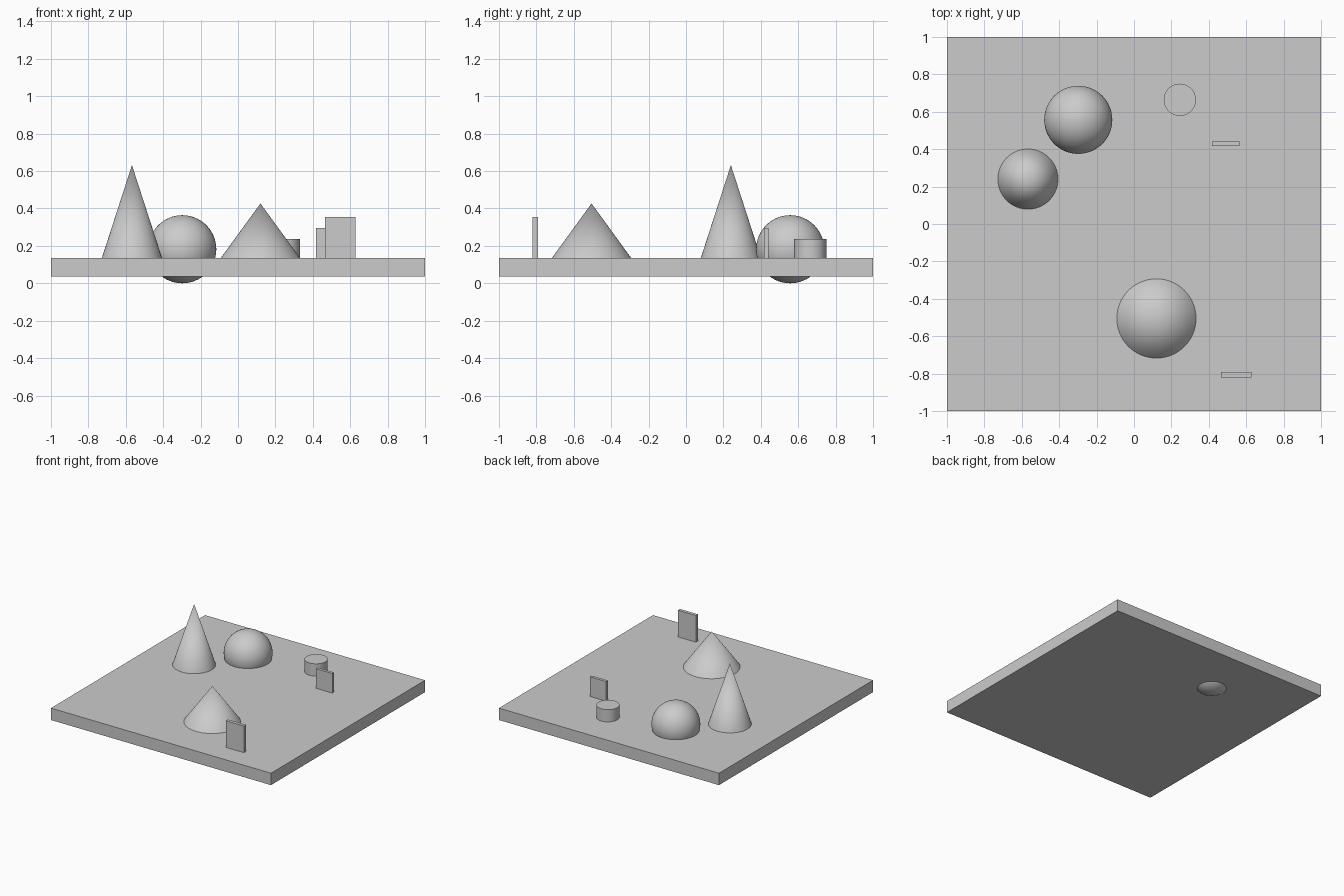
import bpy
import math

cube = bpy.data.objects.get("Cube")
if cube:
    bpy.data.objects.remove(cube, do_unlink=True)

# One plain grey for everything
GREY = (0.6, 0.6, 0.6, 1)
grey = bpy.data.materials.new("light grey")
grey.use_nodes = True
grey.diffuse_color = GREY
grey.node_tree.nodes["Principled BSDF"].inputs["Base Color"].default_value = GREY

BOTTOM, TOP = 0.037, 0.135  # underside and upper face of the slab
SIDES = 64


def finish(name, smooth=True):
    ob = bpy.context.object
    ob.name = name
    ob.data.materials.append(grey)
    if smooth:
        bpy.ops.object.shade_smooth_by_angle(angle=math.radians(30))
    return ob


def box(name, x, y, size, z0, z1):
    bpy.ops.mesh.primitive_cube_add(size=1, location=(x, y, (z0 + z1) / 2))
    bpy.context.object.scale = (size[0], size[1], z1 - z0)
    bpy.ops.object.transform_apply(location=False, rotation=False, scale=True)
    finish(name, smooth=False)


def round_solid(name, x, y, radius, tip_radius, z1):
    bpy.ops.mesh.primitive_cone_add(
        vertices=SIDES, radius1=radius, radius2=tip_radius,
        depth=z1 - TOP, location=(x, y, (TOP + z1) / 2))
    finish(name)


# Ground slab
box("ground_slab", 0, 0, (2, 2), BOTTOM, TOP)

# Cones and short cylinder standing on the slab
round_solid("tall_cone", -0.567, 0.24, 0.161, 0, 0.632)
round_solid("wide_cone", 0.12, -0.505, 0.212, 0, 0.427)
round_solid("short_cylinder", 0.245, 0.664, 0.086, 0.086, 0.236)

# Ball sunk through the slab
bpy.ops.mesh.primitive_uv_sphere_add(
    segments=SIDES, ring_count=SIDES // 2, radius=0.182,
    location=(-0.298, 0.557, 0.182))
finish("sunken_ball")

# Upright thin panels
box("back_panel", 0.491, 0.43, (0.147, 0.024), TOP, 0.296)
box("front_panel", 0.546, -0.806, (0.163, 0.027), TOP, 0.354)
